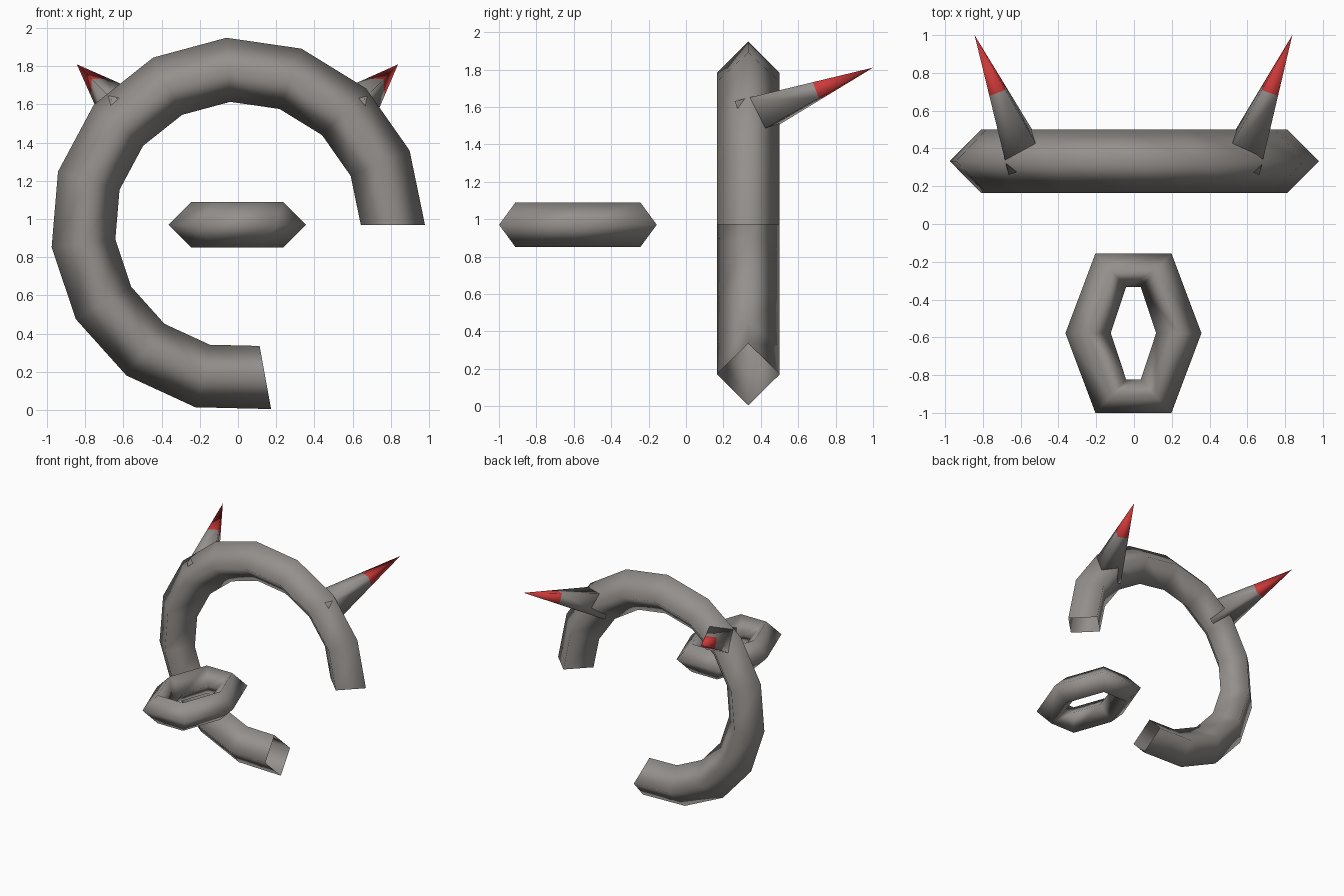
import bpy, bmesh, math
from mathutils import Vector

if "Cube" in bpy.data.objects:
    bpy.data.objects.remove(bpy.data.objects["Cube"])


def colour(name, rgb):
    m = bpy.data.materials.new(name)
    m.diffuse_color = (*rgb, 1)
    m.use_nodes = True
    m.node_tree.nodes["Principled BSDF"].inputs["Base Color"].default_value = m.diffuse_color
    return m


GREY = colour("warm_grey", (0.30, 0.28, 0.265))
RED = colour("red", (0.6, 0.04, 0.04))


def loft(name, rings, closed=False, cap=False, mats=(GREY,)):
    """Skin four-point rings with smooth faces; each span takes the next material."""
    bm = bmesh.new()
    loops = [[bm.verts.new(p) for p in ring] for ring in rings]
    pairs = list(zip(loops, loops[1:]))
    if closed:
        pairs.append((loops[-1], loops[0]))
    for k, (a, b) in enumerate(pairs):
        for i in range(4):
            j = (i + 1) % 4
            f = bm.faces.new((a[i], a[j], b[j], b[i]))
            f.material_index = min(k, len(mats) - 1)
    if cap:
        bm.faces.new(loops[0])
    bmesh.ops.remove_doubles(bm, verts=bm.verts, dist=1e-5)
    bmesh.ops.recalc_face_normals(bm, faces=bm.faces)
    for f in bm.faces:
        f.smooth = True
    me = bpy.data.meshes.new(name)
    bm.to_mesh(me)
    bm.free()
    for m in mats:
        me.materials.append(m)
    ob = bpy.data.objects.new(name, me)
    bpy.context.collection.objects.link(ob)
    return ob


def diamond(c, u, v, r):
    return [c + u * r, c + v * r, c - u * r, c - v * r]


# Large open arc: 280 degrees in 12 segments, diamond section
ARC = Vector((-0.002, 0.333, 0.97))
R = 0.813
Y, Z = Vector((0, 1, 0)), Vector((0, 0, 1))
rings = []
for i in range(13):
    t = math.radians(280.3) * i / 12
    n = Vector((math.cos(t), 0, math.sin(t)))
    rings.append(diamond(ARC + n * R, n, Y, 0.168))
loft("large_arc", rings)

# Small oval ring: six-sided ellipse path, diamond section
a, b = 0.24, 0.385
rings = []
for i in range(6):
    t = math.radians(60) * i
    n = Vector((math.cos(t) / a, math.sin(t) / b, 0)).normalized()
    c = Vector((a * math.cos(t) - 0.003, -0.578 + b * math.sin(t), 0.97))
    rings.append(diamond(c, n, Z, 0.12))
loft("small_ring", rings, closed=True)

# Four-sided horns growing from the arc's centre line, with red tips
for s, side in ((1, "right"), (-1, "left")):
    base = Vector((s * 0.573, 0.333, 1.54))
    tip = Vector((s * 0.841 - 0.003, 1.0, 1.81))
    axis = (tip - base).normalized()
    v = axis.cross(Vector((s, 0, -1))).normalized()
    u = v.cross(axis)
    rings = [diamond(base.lerp(tip, f), u, v, 0.148 * (1 - f)) for f in (0, 0.565, 1)]
    loft("horn_" + side, rings, cap=True, mats=(GREY, RED))
